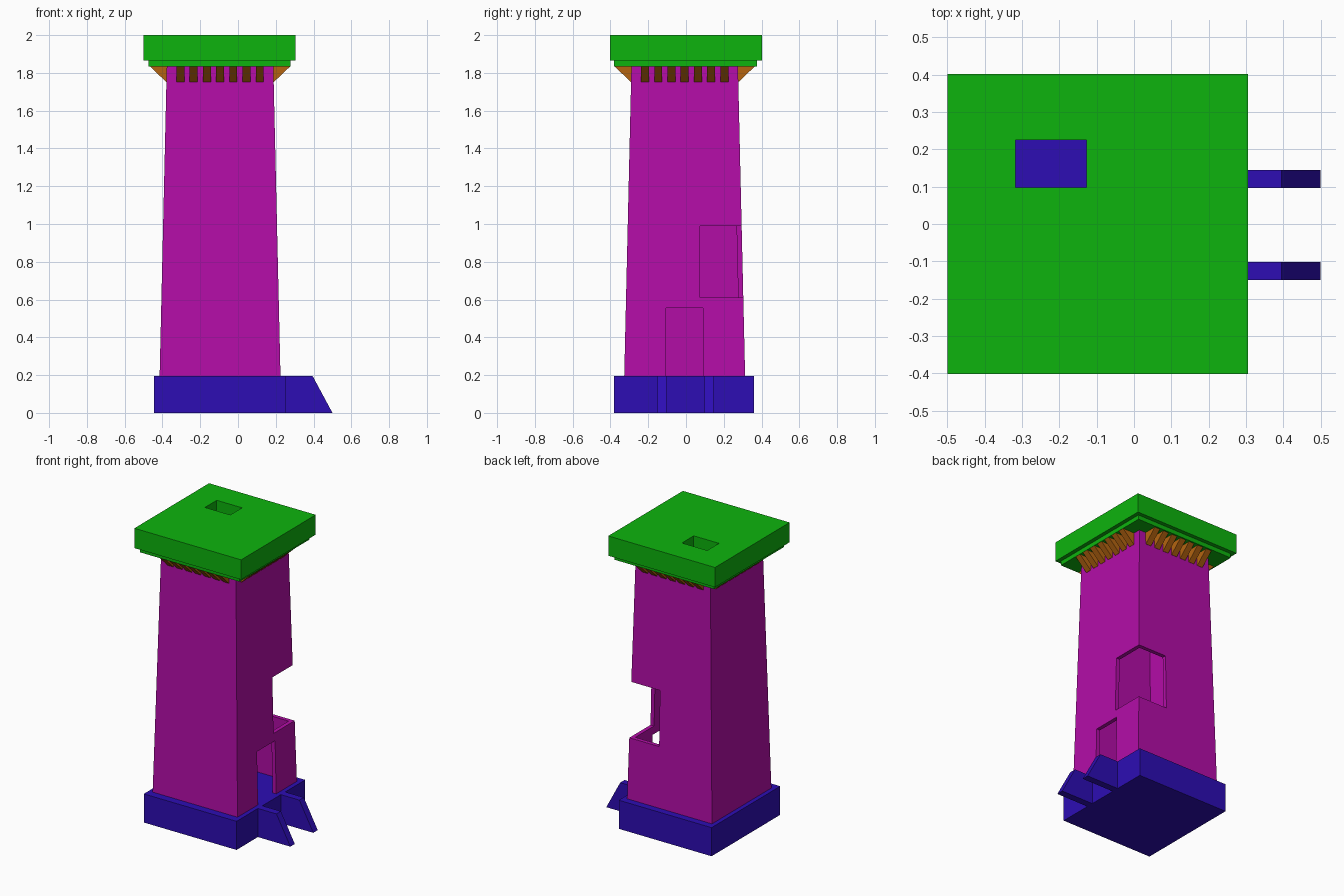
import bpy, bmesh
from math import radians
from mathutils import Matrix, Vector

cube = bpy.data.objects.get("Cube")
if cube:
    bpy.data.objects.remove(cube, do_unlink=True)


def material(name, rgb):
    m = bpy.data.materials.new(name)
    m.use_nodes = True
    m.diffuse_color = (*rgb, 1)
    m.node_tree.nodes["Principled BSDF"].inputs["Base Color"].default_value = (*rgb, 1)
    return m


GREEN = material("green", (0.004, 0.456, 0.004))
MAGENTA = material("magenta", (0.456, 0.004, 0.392))
BLUE = material("blue", (0.026, 0.004, 0.456))
BROWN = material("brown", (0.456, 0.127, 0.005))


def finish(name, bm, mat):
    bmesh.ops.recalc_face_normals(bm, faces=bm.faces)
    mesh = bpy.data.meshes.new(name)
    bm.to_mesh(mesh)
    bm.free()
    ob = bpy.data.objects.new(name, mesh)
    bpy.context.collection.objects.link(ob)
    mesh.materials.append(mat)
    return ob


def box(name, x, y, z, mat):
    bm = bmesh.new()
    bmesh.ops.create_cube(bm, size=1)
    for v in bm.verts:
        v.co = [r[0] if c < 0 else r[1] for r, c in zip((x, y, z), v.co)]
    return finish(name, bm, mat)


def extrude_profile(bm, points, vector):
    face = bm.faces.new([bm.verts.new(p) for p in points])
    new = bmesh.ops.extrude_face_region(bm, geom=[face], use_keep_orig=True)["geom"]
    verts = [g for g in new if isinstance(g, bmesh.types.BMVert)]
    bmesh.ops.translate(bm, vec=vector, verts=verts)
    return list(face.verts) + verts


def cut(target, x, y, z):
    cutter = box("cutter", x, y, z, target.data.materials[0])
    cutter.hide_render = True
    mod = target.modifiers.new("opening", "BOOLEAN")
    mod.operation = "DIFFERENCE"
    mod.solver = "EXACT"
    mod.object = cutter
    bpy.context.view_layer.objects.active = target
    bpy.ops.object.modifier_apply(modifier=mod.name)
    bpy.data.objects.remove(cutter, do_unlink=True)


CX, CY = -0.095, -0.007
Z0, Z1 = 0.195, 1.835
WALL = 0.027

# Plinth with two sloped buttresses beside the doorway
box("plinth", (-0.445, 0.255), (-0.38, 0.36), (0, Z0), BLUE)
for side, y in (("front", -0.15), ("back", 0.097)):
    bm = bmesh.new()
    outline = [(0.25, y, 0), (0.5, y, 0), (0.395, y, Z0), (0.25, y, Z0)]
    extrude_profile(bm, outline, (0, 0.048, 0))
    finish(side + "_buttress", bm, BLUE)

# Tapered hollow tower: outer and inner rings joined into a closed shell
bm = bmesh.new()
rings = []
for half, z in ((0.32, Z0), (0.282, Z1), (0.282 - WALL, Z1), (0.32 - WALL, Z0)):
    rings.append([bm.verts.new((CX + sx * half, CY + sy * half, z))
                  for sx, sy in ((-1, -1), (1, -1), (1, 1), (-1, 1))])
for a, b in zip(rings, rings[1:] + rings[:1]):
    for i in range(4):
        j = (i + 1) % 4
        bm.faces.new((a[i], a[j], b[j], b[i]))
tower = finish("tower_walls", bm, MAGENTA)
cut(tower, (0.1, 0.4), (-0.105, 0.09), (0.1, 0.555))    # doorway
cut(tower, (-0.01, 0.4), (0.075, 0.5), (0.61, 0.99))    # corner window

# Wedge brackets, seven on each side
bm = bmesh.new()
for turn in range(4):
    spin = Matrix.Translation((CX, CY, 0)) @ Matrix.Rotation(radians(90 * turn), 4, "Z")
    for k in range(-3, 4):
        y = k * 0.07 - 0.021
        wedge = [(0.27, y, Z1), (0.372, y, Z1), (0.285, y, 1.752), (0.27, y, 1.752)]
        verts = extrude_profile(bm, wedge, (0, 0.042, 0))
        bmesh.ops.transform(bm, matrix=spin, verts=verts)
finish("roof_brackets", bm, BROWN)

# Stepped roof with a hatch through both slabs
for name, x, y, z in (
    ("roof_slab", (-0.5, 0.305), (-0.402, 0.402), (1.865, 2)),
    ("roof_lower_step", (-0.475, 0.278), (-0.38, 0.375), (Z1, 1.865)),
):
    slab = box(name, x, y, z, GREEN)
    cut(slab, (-0.318, -0.127), (0.098, 0.225), (1.7, 2.1))
